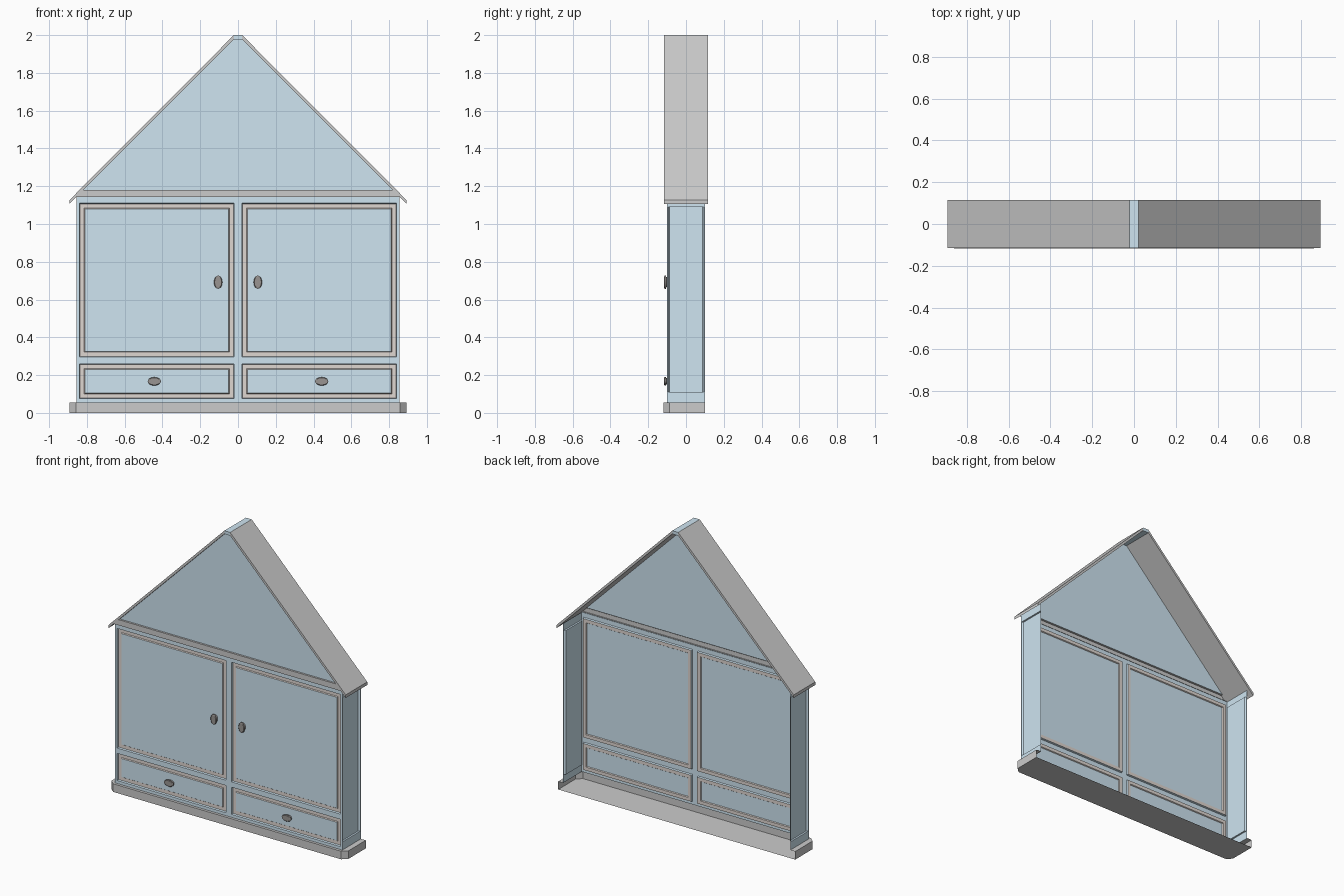
import bpy, math

if "Cube" in bpy.data.objects:
    bpy.data.objects.remove(bpy.data.objects["Cube"])


def material(name, rgb):
    m = bpy.data.materials.new(name)
    m.diffuse_color = (*rgb, 1)
    m.use_nodes = True
    m.node_tree.nodes["Principled BSDF"].inputs["Base Color"].default_value = m.diffuse_color
    return m


BLUE = material("pale_blue", (0.62, 0.78, 0.88))
WARM = material("warm_grey", (0.74, 0.68, 0.64))
DARK = material("knob_grey", (0.32, 0.30, 0.29))


def make(name, verts, faces, mats=(), ids=None):
    me = bpy.data.meshes.new(name)
    me.from_pydata(verts, [], faces)
    for m in mats:
        me.materials.append(m)
    if ids:
        me.polygons.foreach_set("material_index", ids)
    me.update()
    ob = bpy.data.objects.new(name, me)
    bpy.context.collection.objects.link(ob)
    return ob


def prism(name, profile, y0, y1, mats=()):
    """Extrude an x-z profile along y."""
    n = len(profile)
    verts = [(x, y, z) for y in (y0, y1) for x, z in profile]
    faces = [tuple(range(n)), tuple(range(2 * n - 1, n - 1, -1))]
    faces += [(i, i + n, (i + 1) % n + n, (i + 1) % n) for i in range(n)]
    return make(name, verts, faces, mats)


def nested_panel(name, rect, steps, place, mats, ids):
    """Concentric rectangles (inset, depth) joined by rings, last one filled."""
    u0, u1, v0, v1 = rect
    verts, faces = [], []
    for d, h in steps:
        for u, v in ((u0 + d, v0 + d), (u1 - d, v0 + d), (u1 - d, v1 - d), (u0 + d, v1 - d)):
            verts.append(place(u, v, h))
    for k in range(len(steps) - 1):
        for i in range(4):
            j = (i + 1) % 4
            faces.append((4 * k + i, 4 * k + j, 4 * k + 4 + j, 4 * k + 4 + i))
    last = 4 * (len(steps) - 1)
    faces.append((last, last + 1, last + 2, last + 3))
    face_ids = [m for m in ids[:-1] for _ in range(4)] + [ids[-1]]
    return make(name, verts, faces, mats, face_ids)


FRONT, BACK, HALF = -0.1, 0.1, 0.855

# Plinth: open-backed tray with chamfered front corners
outer = [(-0.892, BACK), (-0.892, -0.087), (-0.858, -0.118),
         (0.858, -0.118), (0.892, -0.087), (0.892, BACK)]
inner = [(-HALF, BACK), (-HALF, FRONT), (-HALF, FRONT),
         (HALF, FRONT), (HALF, FRONT), (HALF, BACK)]
verts = [(x, y, 0) for x, y in outer] + [(x, y, 0.055) for x, y in outer] \
    + [(x, y, 0.055) for x, y in inner]
faces = [(5, 4, 3, 2, 1, 0)]
for i in range(5):
    faces.append((i, i + 1, i + 7, i + 6))
    ledge = (i + 6, i + 7, i + 13, i + 12)
    faces.append(ledge[:3] if i in (1, 3) else ledge)
make("plinth", verts, faces)

# Front frame: grid of strips with four openings
xs = [-HALF, -0.84, -0.02, 0.02, 0.84, HALF]
zs = [0.055, 0.075, 0.26, 0.296, 1.11, 1.145]
verts = [(x, FRONT, z) for z in zs for x in xs]
faces = [(r * 6 + c, r * 6 + c + 1, r * 6 + c + 7, r * 6 + c + 6)
         for r in range(5) for c in range(5) if not (r in (1, 3) and c in (1, 3))]
make("front_frame", verts, faces, [BLUE])

# Doors and drawers: stepped-in panel with a warm grey border
steps = [(0, 0), (0.003, 0.012), (0.026, 0.012), (0.03, 0.006)]
for part, z0, z1 in (("drawer", 0.075, 0.26), ("door", 0.296, 1.11)):
    for side, x0, x1 in (("left", -0.84, -0.02), ("right", 0.02, 0.84)):
        nested_panel(f"{part}_{side}", (x0, x1, z0, z1), steps,
                     lambda u, v, h: (u, FRONT + h, v), [BLUE, WARM], [0, 1, 1, 0])

# Side walls: frame with a recessed panel
for side, s in (("left", -1), ("right", 1)):
    def place(u, v, h, s=s):
        # taller rail at the bottom and top of the side frame
        if h >= 0:
            v = 0.11 if v < 0.5 else 1.09
        return (s * (HALF - max(h, 0)), u, v)
    nested_panel(f"side_wall_{side}", (FRONT, BACK, 0.055, 1.14),
                 [(0, -1), (0.006, 0), (0.012, 0.012)], place, [BLUE], [0, 0, 0])

# Roof slopes and flat ridge
for side, s in (("left", -1), ("right", 1)):
    prism(f"roof_{side}", [(s * 0.892, 1.106), (s * 0.892, 1.127),
                           (s * 0.022, 2.0), (s * 0.022, 1.978)], -0.116, 0.116)
prism("ridge", [(-0.022, 1.978), (0.022, 1.978), (0.022, 2.0), (-0.022, 2.0)],
      -0.116, 0.116, [BLUE])

# Beam under the gable, open at the back
make("beam", [(s * x, y, z) for y, s in ((-0.113, -1), (-0.113, 1), (-0.098, -1), (-0.098, 1))
              for x, z in ((0.857, 1.142), (0.818, 1.18))],
     [(0, 2, 3, 1), (1, 3, 7, 5), (0, 4, 6, 2), (0, 1, 5, 4), (2, 6, 7, 3)])

# Gable panel
make("gable", [(-0.818, FRONT, 1.18), (0.818, FRONT, 1.18),
               (0.022, FRONT, 1.978), (-0.022, FRONT, 1.978)], [(0, 1, 2, 3)], [BLUE])


# Oval knobs: profile of (radius factor, y)
def knob(name, x, z, rx, rz, n=24):
    prof = [(0.8, -0.094), (0.75, -0.104), (1, -0.107), (1, -0.113), (0.85, -0.116)]
    verts = [(x + rx * f * math.cos(a), y, z + rz * f * math.sin(a))
             for f, y in prof for a in (2 * math.pi * i / n for i in range(n))]
    faces = [(k * n + i, k * n + (i + 1) % n, k * n + n + (i + 1) % n, k * n + n + i)
             for k in range(len(prof) - 1) for i in range(n)]
    faces.append(tuple(range((len(prof) - 1) * n, len(prof) * n)))
    ob = make(name, verts, faces, [DARK])
    bpy.ops.object.select_all(action='DESELECT')
    ob.select_set(True)
    bpy.context.view_layer.objects.active = ob
    bpy.ops.object.shade_smooth_by_angle(angle=math.radians(30))


for side, s in (("left", -1), ("right", 1)):
    knob(f"door_knob_{side}", s * 0.105, 0.692, 0.022, 0.035)
    knob(f"drawer_knob_{side}", s * 0.443, 0.167, 0.035, 0.022)
